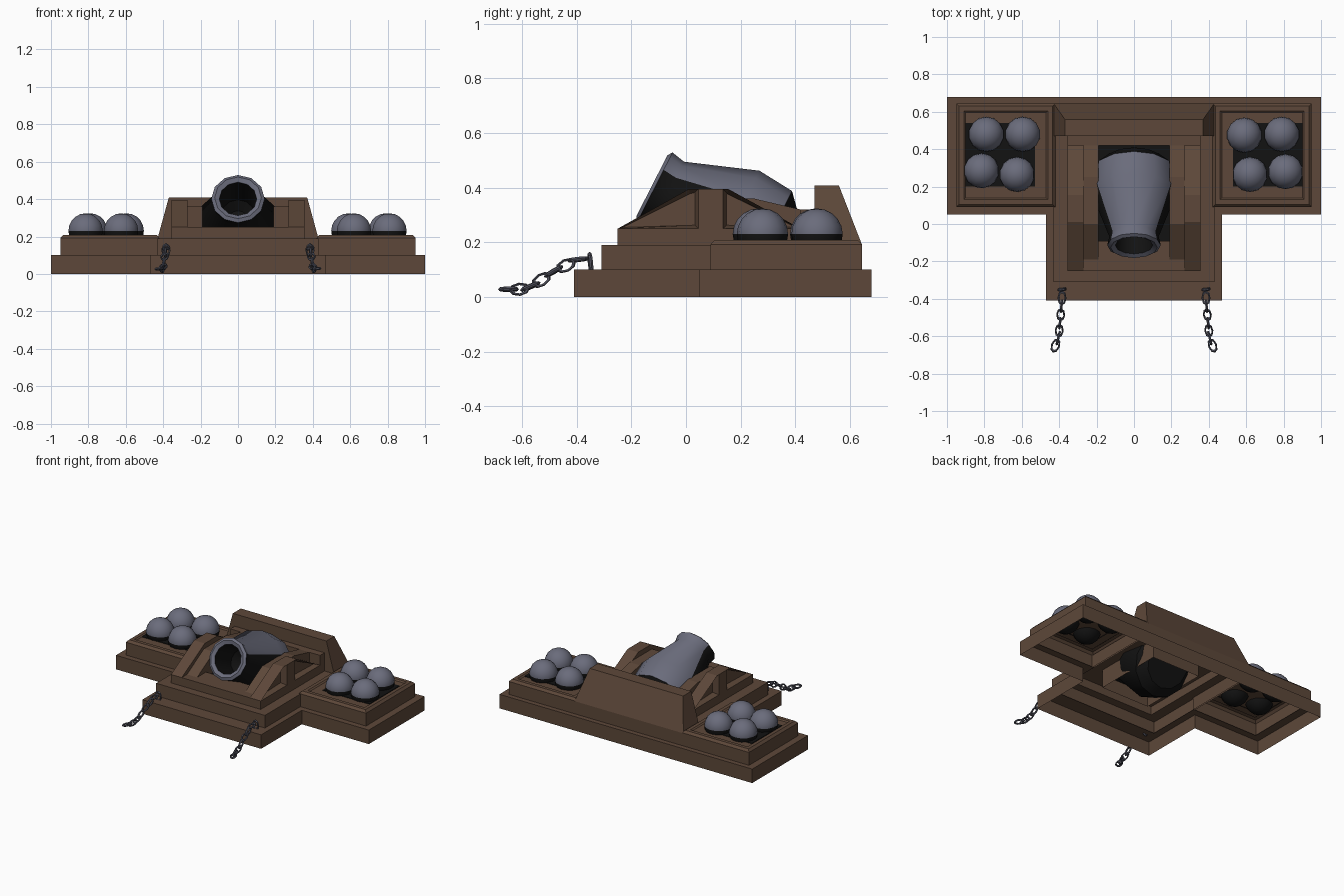
import bpy, bmesh, math
from mathutils import Vector, Quaternion

if "Cube" in bpy.data.objects:
    bpy.data.objects.remove(bpy.data.objects["Cube"])


def material(name, rgb):
    m = bpy.data.materials.new(name)
    m.diffuse_color = (*rgb, 1)
    m.use_nodes = True
    m.node_tree.nodes["Principled BSDF"].inputs["Base Color"].default_value = m.diffuse_color
    return m


WOOD = material("brown wood", (0.11, 0.064, 0.041))
IRON = material("blue grey iron", (0.145, 0.15, 0.2))
CHAIN = material("dark chain iron", (0.085, 0.087, 0.115))
BLACK = material("soot black", (0.006, 0.006, 0.006))


def finish(name, bm, mats, fix=True):
    if fix:
        bmesh.ops.recalc_face_normals(bm, faces=bm.faces)
    me = bpy.data.meshes.new(name)
    bm.to_mesh(me)
    bm.free()
    for m in mats:
        me.materials.append(m)
    ob = bpy.data.objects.new(name, me)
    bpy.context.collection.objects.link(ob)
    return ob


def loft(name, loops, mats, cap=True, rule=None):
    """Skin consecutive closed loops; rule(band, side) picks the material slot."""
    bm = bmesh.new()
    rings = [[bm.verts.new(p) for p in lp] for lp in loops]
    n = len(rings[0])
    for b, (a, c) in enumerate(zip(rings, rings[1:])):
        for i in range(n):
            j = (i + 1) % n
            f = bm.faces.new((a[i], a[j], c[j], c[i]))
            f.material_index = rule(b, i) if rule else 0
    if cap:
        f = bm.faces.new(rings[-1])
        f.material_index = rule(len(rings) - 1, 0) if rule else 0
    return finish(name, bm, mats)


def rect(x0, x1, y0, y1, z):
    return [(x0, y0, z), (x1, y0, z), (x1, y1, z), (x0, y1, z)]


def tee(w, n, front, mid, back, z):
    return [(-n, front, z), (n, front, z), (n, mid, z), (w, mid, z),
            (w, back, z), (-w, back, z), (-w, mid, z), (-n, mid, z)]


def side_prism(name, prof, x0, x1, pocket=False):
    """Extrude a (y, z) profile from x0 to x1, optionally with a pocket in the x1 face."""
    bm = bmesh.new()
    a, b = ([bm.verts.new((x, y, z)) for y, z in prof] for x in (x0, x1))
    bm.faces.new(a)
    outer = bm.faces.new(b)
    for i in range(len(a)):
        j = (i + 1) % len(a)
        bm.faces.new((a[i], a[j], b[j], b[i]))
    bmesh.ops.recalc_face_normals(bm, faces=bm.faces)
    if pocket:
        bmesh.ops.inset_individual(bm, faces=[outer], thickness=0.018, depth=-0.04)
    return finish(name, bm, [WOOD], fix=False)


# Hollow T-shaped foot with a ledge
loft("lower_tier", [tee(1, .47, -.41, .05, .68, 0), tee(1, .47, -.41, .05, .68, .10),
                    tee(.94, .42, -.30, .10, .635, .10)], [WOOD], cap=False)

# Middle platform, raised slab and open pit
loft("platform", [rect(-.43, .43, -.31, .645, .10), rect(-.43, .43, -.31, .645, .19),
                  rect(-.355, .355, -.25, .47, .19), rect(-.355, .355, -.25, .47, .25),
                  rect(-.19, .19, -.09, .42, .25), rect(-.19, .19, -.09, .42, .12)],
     [WOOD], cap=False)
loft("pit_floor", [rect(-.19, .19, -.09, .42, .215)], [BLACK])

# Back wall with sloped rear and tapering ends
loft("back_wall", [rect(-.43, .43, .47, .645, .19), rect(-.37, .37, .47, .56, .408)], [WOOD])
loft("back_ledge", [rect(-.355, .355, .42, .47, .25), rect(-.355, .355, .42, .47, .32)], [WOOD])

# Carriage cheeks: pocketed ends, solid middle, lower inner ledge
for s, side in ((-1, "left"), (1, "right")):
    side_prism(side + "_cheek_front", [(-.25, .25), (.045, .25), (.045, .395), (.01, .395)],
               s * .27, s * .355, True)
    side_prism(side + "_cheek_middle", [(.045, .25), (.135, .25), (.135, .395), (.045, .395)],
               s * .27, s * .355)
    side_prism(side + "_cheek_back", [(.135, .25), (.42, .25), (.155, .395), (.135, .395)],
               s * .27, s * .355, True)
    side_prism(side + "_inner_ledge", [(-.19, .25), (.42, .25), (.42, .32), (.25, .36), (0, .36)],
               s * .19, s * .27)

    # Side wings with bevelled rim and dark shot tray
    x0, x1 = sorted((s * .42, s * .95))
    loft(side + "_wing", [rect(x0, x1, .09, .645, .10), rect(x0, x1, .09, .645, .192),
                          rect(x0 + .015, x1 - .015, .105, .63, .208),
                          rect(x0 + .04, x1 - .04, .13, .605, .208),
                          rect(x0 + .05, x1 - .05, .14, .595, .200)], [WOOD])
    x0, x1 = sorted((s * .53, s * .90))
    loft(side + "_shot_tray", [rect(x0, x1, .20, .54, .196), rect(x0, x1, .20, .54, .204)], [BLACK])

# Cannon balls, sooty on the lower half
BALLS = [(-.79, .48), (-.595, .48), (-.815, .285), (-.625, .265),
         (.59, .475), (.79, .48), (.62, .265), (.81, .28)]
for k, (x, y) in enumerate(BALLS):
    bm = bmesh.new()
    bmesh.ops.create_uvsphere(bm, u_segments=14, v_segments=10, radius=.094)
    for f in bm.faces:
        f.smooth = True
        f.material_index = int(f.calc_center_median().z < 0)
    finish(f"cannon_ball_{k + 1}", bm, [IRON, BLACK]).location = (x, y, .23)

# Barrel: twelve-sided rings along a tilted axis
MUZZLE = Vector((0, -.125, .407))
AXIS, UP = Vector((0, .891, -.454)), Vector((0, .454, .891))


def ring(t, r):
    return [MUZZLE + AXIS * t + UP * (r * math.cos(a)) + Vector((r * math.sin(a), 0, 0))
            for a in (i * math.pi / 6 for i in range(12))]


def barrel_rule(band, side):
    if band < 2 or (band > 3 and 2 <= side <= 9) or band > 6:
        return 1
    return 0


barrel = loft("barrel", [ring(.25, .05), ring(.2, .09), ring(.012, .1), ring(0, .125),
                         ring(.012, .143), ring(.065, .132), ring(.326, .228),
                         ring(.466, .216), ring(.52, .157)],
              [IRON, BLACK], rule=barrel_rule)
loft("bore_end", [ring(.25, .05)], [BLACK])
bpy.context.view_layer.objects.active = barrel
barrel.select_set(True)
bpy.ops.object.shade_smooth_by_angle(angle=math.radians(32))

# Two chains of alternating links hanging off the front ledge
LINKS = [(.385, -.35, .125), (.385, -.395, .137), (.388, -.44, .115), (.392, -.485, .093),
         (.396, -.53, .062), (.40, -.57, .038), (.405, -.61, .028), (.42, -.65, .028)]
for s, side in ((-1, "left"), (1, "right")):
    pts = [Vector((s * x, y, z)) for x, y, z in LINKS]
    for k, p in enumerate(pts):
        d = Vector((0, -.1, 1)) if k == 0 else pts[min(k + 1, 7)] - pts[k - 1]
        bpy.ops.mesh.primitive_torus_add(major_segments=8, minor_segments=5,
                                         major_radius=.027, minor_radius=.007, location=p)
        ob = bpy.context.object
        ob.name = f"{side}_chain_link_{k + 1}"
        ob.scale = (1.2, .72, 1)
        ob.rotation_mode = 'QUATERNION'
        roll = math.pi / 2 if k % 2 == 0 and k else 0.15
        ob.rotation_quaternion = d.to_track_quat('X', 'Z') @ Quaternion((1, 0, 0), roll)
        ob.data.materials.append(CHAIN)
